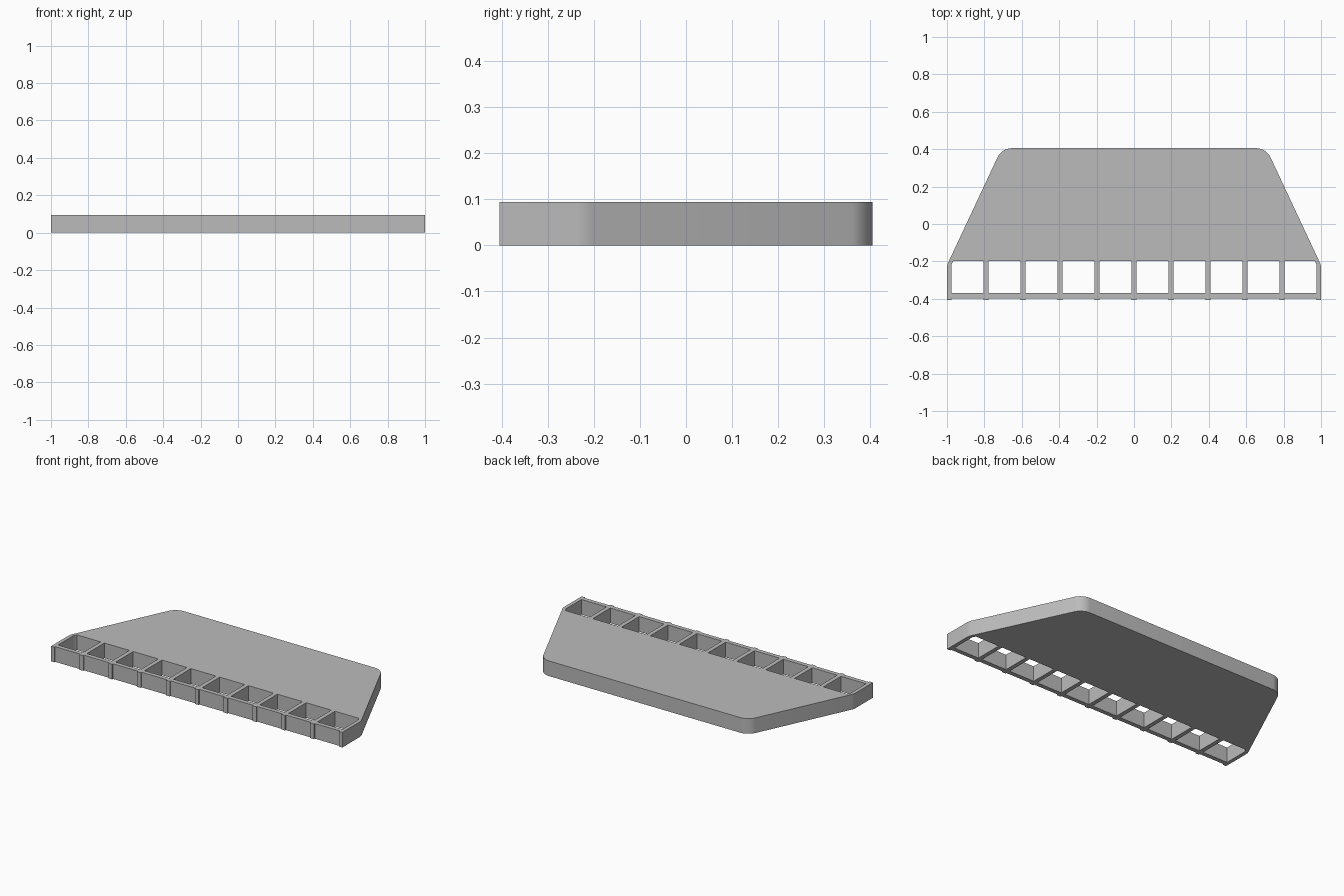
import bpy
import bmesh

HEIGHT = 0.094
PITCH = 0.198      # spacing of the pockets
HALF_POCKET = 0.086
FRONT, BAR_FRONT, BAR_BACK, DECK = -0.405, -0.397, -0.37, -0.198

cube = bpy.data.objects.get("Cube")
if cube:
    bpy.data.objects.remove(cube, do_unlink=True)

grey = bpy.data.materials.new("plain_grey")
grey.use_nodes = True
grey.diffuse_color = (0.5, 0.5, 0.5, 1)
grey.node_tree.nodes["Principled BSDF"].inputs["Base Color"].default_value = (0.5, 0.5, 0.5, 1)


def add_prism(bm, points, z0, z1):
    """Extrude a counter-clockwise outline from z0 to z1."""
    face = bm.faces.new([bm.verts.new((x, y, z0)) for x, y in points])
    result = bmesh.ops.extrude_face_region(bm, geom=[face])
    top = [v for v in result["geom"] if isinstance(v, bmesh.types.BMVert)]
    bmesh.ops.translate(bm, verts=top, vec=(0, 0, z1 - z0))
    bmesh.ops.recalc_face_normals(bm, faces=bm.faces)


def make_object(bm, name):
    mesh = bpy.data.meshes.new(name)
    bm.to_mesh(mesh)
    bm.free()
    mesh.materials.append(grey)
    obj = bpy.data.objects.new(name, mesh)
    bpy.context.collection.objects.link(obj)
    return obj


def box(x0, x1, y0, y1):
    return [(x0, y0), (x1, y0), (x1, y1), (x0, y1)]


# Tapered tray body with rounded rear corners and softened elbows
bm = bmesh.new()
add_prism(bm, [(-1, FRONT), (1, FRONT), (1, -0.22), (0.707, 0.405),
               (-0.707, 0.405), (-1, -0.22)], 0, HEIGHT)


def round_corners(y_min, y_max, width, segments):
    edges = [e for e in bm.edges
             if abs(e.verts[0].co.z - e.verts[1].co.z) > HEIGHT / 2
             and y_min < e.verts[0].co.y < y_max]
    bmesh.ops.bevel(bm, geom=edges, offset=width, offset_type='OFFSET',
                    segments=segments, profile=0.5, affect='EDGES')


round_corners(0.4, 0.41, 0.05, 8)
round_corners(-0.23, -0.21, 0.015, 4)
tray = make_object(bm, "tray_body")

# Cutters: ten open pockets and the shallow recesses in front of them
bm = bmesh.new()
for i in range(10):
    x = (i - 4.5) * PITCH
    x0, x1 = x - HALF_POCKET, x + HALF_POCKET
    pocket = box(x0, x1, BAR_BACK, DECK)
    # End pockets follow the taper of the outer wall
    if i == 9:
        pocket[2:3] = [(x1, DECK - 0.02), (x1 - 0.01, DECK)]
    elif i == 0:
        pocket[3:] = [(x0 + 0.01, DECK), (x0, DECK - 0.02)]
    add_prism(bm, pocket, -0.1, 0.2)
    add_prism(bm, box(x0, x1, FRONT - 0.1, BAR_FRONT), -0.1, 0.2)
cutter = make_object(bm, "pocket_cutter")
cutter.hide_render = True

cut = tray.modifiers.new("pockets", 'BOOLEAN')
cut.operation = 'DIFFERENCE'
cut.solver = 'EXACT'
cut.object = cutter

bpy.ops.object.select_all(action='DESELECT')
tray.select_set(True)
bpy.context.view_layer.objects.active = tray
bpy.ops.object.modifier_apply(modifier=cut.name)
bpy.data.objects.remove(cutter, do_unlink=True)
bpy.ops.object.shade_smooth_by_angle(angle=0.5)
